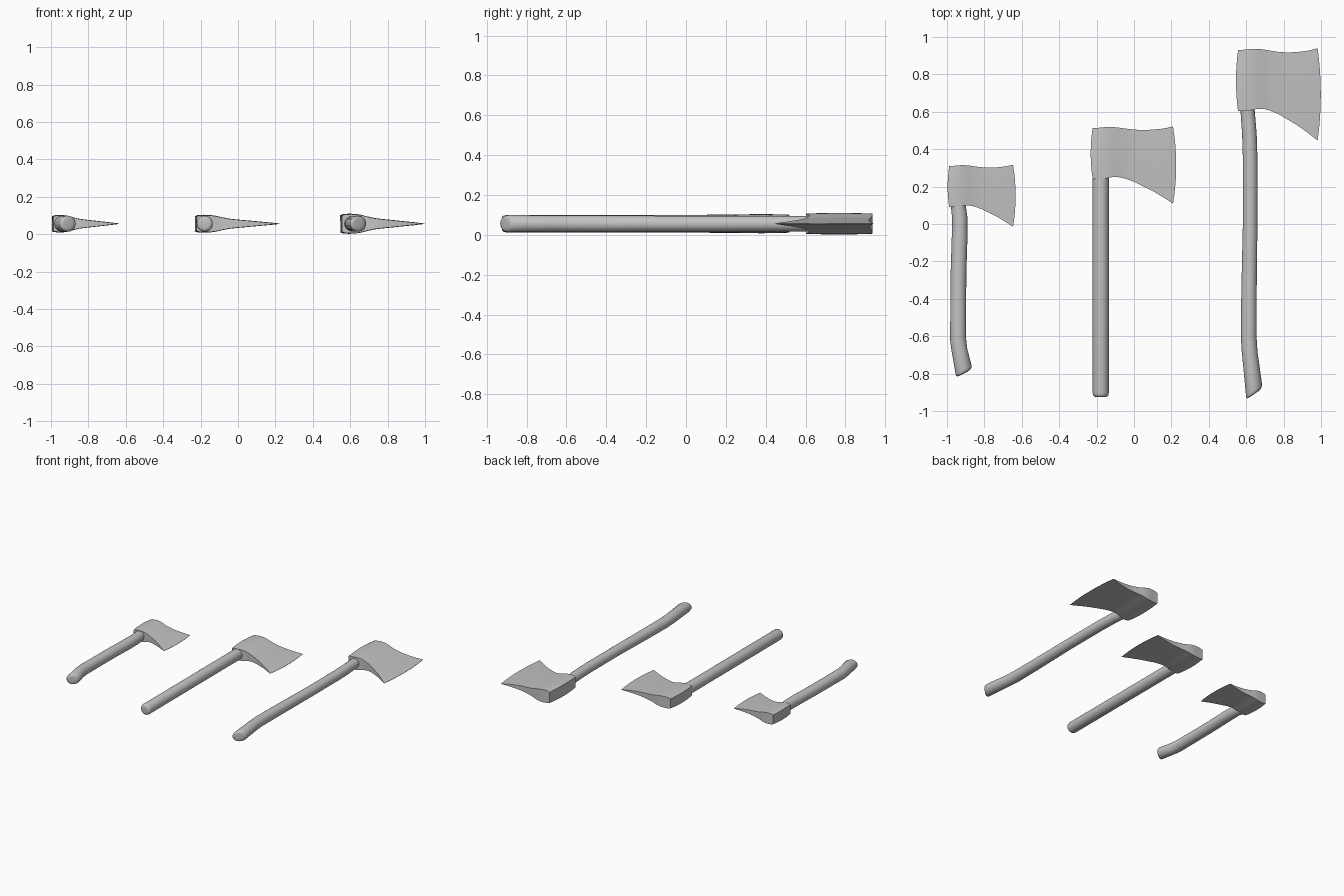
import bpy, bmesh, math

cube = bpy.data.objects.get("Cube")
if cube:
    bpy.data.objects.remove(cube)

grey = bpy.data.materials.new("plain grey")
grey.use_nodes = True
GREY = (0.55, 0.55, 0.55, 1)
grey.diffuse_color = GREY
grey.node_tree.nodes["Principled BSDF"].inputs["Base Color"].default_value = GREY

MID = 0.056   # height of the plane all axes lie in
SIDES = 24
ROWS = 8

# head profile: distance from poll, lower edge, upper edge, half thickness
PROFILE = [
    (0.02, 0.00, 1.00, 0.84), (0.05, 0.00, 1.00, 0.95), (0.12, 0.00, 1.01, 1.00),
    (0.19, 0.02, 1.02, 0.97), (0.25, 0.04, 1.02, 0.89), (0.32, 0.04, 1.01, 0.73),
    (0.40, 0.01, 0.99, 0.57), (0.50, -0.05, 0.97, 0.46), (0.61, -0.14, 0.96, 0.36),
    (0.73, -0.24, 0.97, 0.25), (0.85, -0.36, 0.99, 0.14), (0.96, -0.48, 1.03, 0.02),
]


def finish(name, bm, angle):
    bmesh.ops.recalc_face_normals(bm, faces=bm.faces)
    mesh = bpy.data.meshes.new(name)
    bm.to_mesh(mesh)
    bm.free()
    mesh.materials.append(grey)
    obj = bpy.data.objects.new(name, mesh)
    bpy.context.collection.objects.link(obj)
    bpy.ops.object.select_all(action='DESELECT')
    obj.select_set(True)
    bpy.context.view_layer.objects.active = obj
    bpy.ops.object.shade_smooth_by_angle(angle=math.radians(angle))


def loft(bm, rings):
    """Skin a list of closed rings and cap both ends."""
    loops = [[bm.verts.new(p) for p in ring] for ring in rings]
    for a, b in zip(loops, loops[1:]):
        n = len(a)
        for i in range(n):
            bm.faces.new((a[i], a[(i + 1) % n], b[(i + 1) % n], b[i]))
    bm.faces.new(loops[0])
    bm.faces.new(loops[-1])


def axe_head(name, x0, y0, length, height, thick):
    rings = []
    for u, low, high, half in PROFILE:
        bow = -0.025 + 0.065 * u   # poll and cutting edge both curve outward
        upper, lower = [], []
        for i in range(ROWS + 1):
            v = i / ROWS
            edge = (2 * v - 1) ** 2
            x = x0 + length * (u + bow * (1 - edge))
            y = y0 + height * (low + (high - low) * v)
            z = half * thick * (1 - 0.06 * edge)   # cheeks are slightly domed
            upper.append((x, y, MID + z))
            lower.append((x, y, MID - z))
        rings.append(upper + lower[::-1])
    bm = bmesh.new()
    loft(bm, rings)
    finish(name, bm, 42)


def axe_handle(name, path, tilt):
    """path: (x, y, radius) from the head down; tilt slants the rounded butt."""
    x, y, r = path[-1]
    stations = [(*p, 0) for p in path[:-1]]
    stations += [(x, y + 0.016, r, tilt), (x, y + 0.004, r * 0.94, tilt),
                 (x, y - 0.003, r * 0.8, tilt), (x, y - 0.005, r * 0.5, tilt)]
    rings = []
    for x, y, r, slope in stations:
        ring = []
        for i in range(SIDES):
            a = math.tau * i / SIDES
            dx = r * math.cos(a)
            ring.append((x + dx, y + slope * dx, MID + r * math.sin(a)))
        rings.append(ring)
    bm = bmesh.new()
    loft(bm, rings)
    finish(name, bm, 60)


# short axe
axe_head("short_axe_head", -0.995, 0.09, 0.363, 0.22, 0.047)
axe_handle("short_axe_handle", [
    (-0.943, 0.27, 0.038), (-0.94, 0.10, 0.04), (-0.932, 0.04, 0.041),
    (-0.932, -0.06, 0.042), (-0.938, -0.25, 0.042), (-0.94, -0.45, 0.042),
    (-0.94, -0.62, 0.043), (-0.934, -0.67, 0.043), (-0.911, -0.795, 0.043)], 0.5)

# medium axe
axe_head("medium_axe_head", -0.23, 0.24, 0.457, 0.273, 0.048)
axe_handle("medium_axe_handle", [
    (-0.178, 0.45, 0.043), (-0.178, 0.2, 0.043), (-0.178, -0.92, 0.043)], 0)

# long axe
axe_head("long_axe_head", 0.547, 0.603, 0.453, 0.327, 0.054)
axe_handle("long_axe_handle", [
    (0.605, 0.85, 0.037), (0.607, 0.61, 0.038), (0.617, 0.48, 0.039),
    (0.621, 0.35, 0.039), (0.621, 0.0, 0.039), (0.615, -0.35, 0.041),
    (0.613, -0.60, 0.042), (0.618, -0.68, 0.042), (0.642, -0.905, 0.043)], 0.7)
